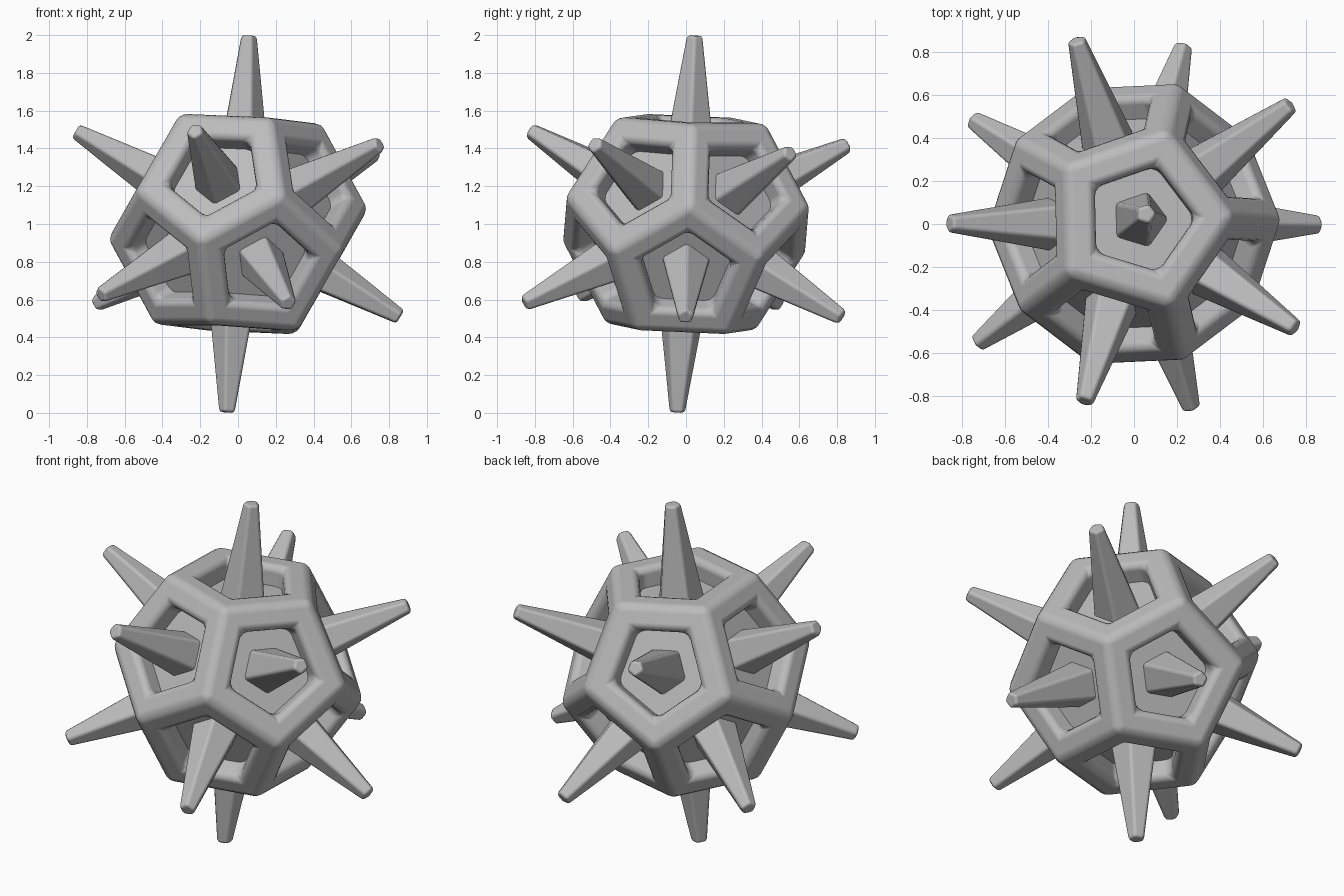
import bpy, bmesh
from math import radians, sin, cos, atan2
from itertools import combinations
from mathutils import Vector, Matrix

cube = bpy.data.objects.get("Cube")
if cube:
    bpy.data.objects.remove(cube)

CENTRE = Vector((0, 0, 1))
R = 0.70            # corner radius of the frame
FACE = 0.7947 * R   # distance of frame faces from the centre
CORE = 0.44         # distance of core faces from the centre

grey = bpy.data.materials.new("grey")
grey.use_nodes = True
grey.diffuse_color = (0.5, 0.5, 0.5, 1)
grey.node_tree.nodes["Principled BSDF"].inputs["Base Color"].default_value = (0.5, 0.5, 0.5, 1)

# Twelve face directions, slightly tilted
axis = Vector((0.057, 0.046, 1))
turn = Vector((0, 0, 1)).rotation_difference(axis).to_matrix() @ Matrix.Rotation(radians(1.2), 3, 'Z')
upper = [Vector((0, 0, 1))]
for k in range(5):
    a = radians(36 + 72 * k)
    upper.append(Vector((2 * cos(a), 2 * sin(a), 1)).normalized())
upper = [turn @ v for v in upper]
normals = upper + [-v for v in upper]

# Dodecahedron corners lie between three neighbouring faces
corners = [sum(t, Vector()).normalized() for t in combinations(normals, 3)
           if all(p.dot(q) > 0.4 for p, q in combinations(t, 2))]


def spokes(n):
    """Five unit directions across face n, toward its corners, in order."""
    flat = [(c - n * c.dot(n)).normalized() for c in corners if c.dot(n) > 0.7]
    u = flat[0]
    w = n.cross(u)
    return sorted(flat, key=lambda s: atan2(s.dot(w), s.dot(u)))


def ring(bm, n, dist, radius):
    return [bm.verts.new(CENTRE + n * dist + s * radius) for s in spokes(n)]


def bridge(bm, a, b):
    for i in range(5):
        j = (i + 1) % 5
        bm.faces.new((a[i], a[j], b[j], b[i]))


def finish(bm, name, bevel=0, segments=2):
    bmesh.ops.remove_doubles(bm, verts=bm.verts, dist=0.001)
    mesh = bpy.data.meshes.new(name)
    bm.to_mesh(mesh)
    bm.free()
    mesh.materials.append(grey)
    ob = bpy.data.objects.new(name, mesh)
    bpy.context.collection.objects.link(ob)
    if bevel:
        mesh.polygons.foreach_set("use_smooth", [True] * len(mesh.polygons))
        mod = ob.modifiers.new("rounding", 'BEVEL')
        mod.width = bevel
        mod.segments = segments
        mod.limit_method = 'ANGLE'
        mod.harden_normals = True
    return ob


# Outer frame: faces with pentagonal openings and straight walls
bm = bmesh.new()
for n in normals:
    edge = ring(bm, n, FACE, 0.607 * R)
    lip = ring(bm, n, FACE, 0.258)
    foot = ring(bm, n, CORE - 0.03, 0.258)
    bridge(bm, edge, lip)
    bridge(bm, lip, foot)
finish(bm, "outer_frame", 0.04, 3)

# Inner core
bm = bmesh.new()
for n in normals:
    bm.faces.new(ring(bm, n, CORE, 0.607 * CORE / 0.7947))
finish(bm, "inner_core")

# Tapered spikes, one through each opening
for i, n in enumerate(normals):
    bm = bmesh.new()
    base = ring(bm, n, CORE - 0.02, 0.136)
    tip = ring(bm, n, 1.0 if i % 6 == 0 else 0.99, 0.047)
    bridge(bm, base, tip)
    bm.faces.new(tip)
    finish(bm, f"spike_{i + 1}", 0.016)
